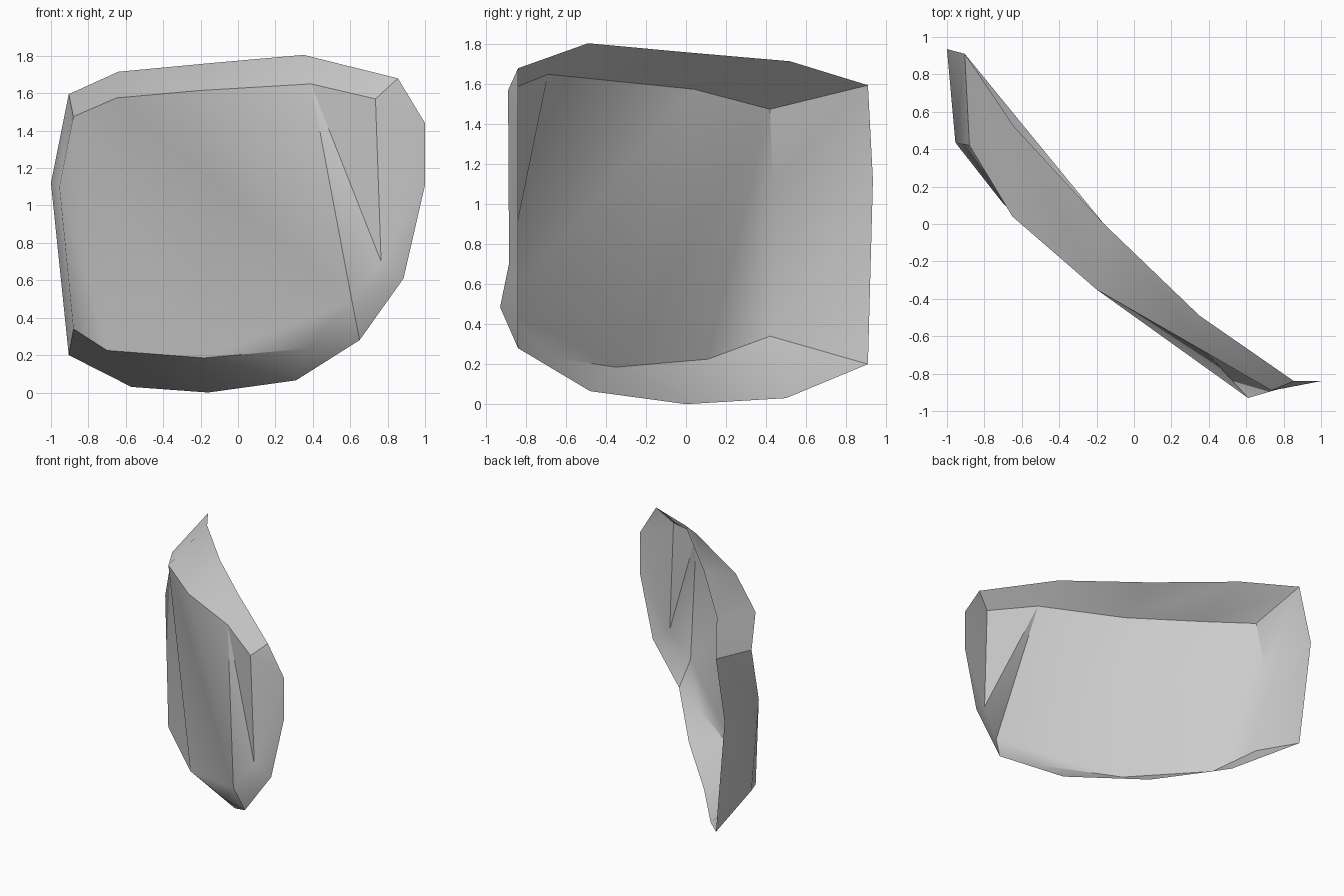
import bpy
import bmesh
from math import radians

default_cube = bpy.data.objects.get("Cube")
if default_cube:
    bpy.data.objects.remove(default_cube, do_unlink=True)


def make_material(name, color):
    material = bpy.data.materials.new(name)
    material.use_nodes = True
    material.diffuse_color = color
    shader = next(node for node in material.node_tree.nodes
                  if node.type == "BSDF_PRINCIPLED")
    shader.inputs["Base Color"].default_value = color
    return material


mesh = bmesh.new()


def profile(*points):
    """Add a run of corner points and return their vertices."""
    return [mesh.verts.new(point) for point in points]


def bridge(first, second):
    """Wall of quads between two runs of equal length."""
    for i in range(len(first) - 1):
        mesh.faces.new((first[i], first[i + 1], second[i + 1], second[i]))


def fan(centre, run):
    """Triangles from one corner to each step of a run."""
    for near, far in zip(run, run[1:]):
        mesh.faces.new((centre, near, far))


# Upper edge: open outer rim and the front panel's top fold, right to left
crown_rim = profile((-.905, .91, 1.595), (-.64, .52, 1.715), (-.16, 0, 1.76),
                    (.35, -.49, 1.805), (.855, -.84, 1.68))
crown_fold = profile((-.88, .42, 1.475), (-.65, .04, 1.575), (-.2, -.35, 1.615),
                     (.39, -.69, 1.65), (.735, -.89, 1.57))

# Lower edge: open outer rim and the front panel's bottom fold
foot_rim = profile((-.905, .91, .2), (-.57, .5, .03), (-.16, 0, 0),
                   (.31, -.48, .065))
foot_fold = profile((-.88, .42, .34), (-.7, .11, .225), (-.18, -.35, .185),
                    (.37, -.69, .235))

# Right side bulge, lower front point, crease tip and the left wing's free edge
side_rim, side_fold = profile((-1, .935, 1.12), (-.955, .435, 1.1))
front_point, crease_tip = profile((.61, -.93, .485), (.765, -.885, .7))
wing_edge = profile((1, -.84, 1.44), (1, -.84, 1.11), (.885, -.84, .61),
                    (.65, -.84, .28))
wing_foot = wing_edge[-1]

# Folded walls around the shell
bridge(crown_rim, crown_fold)
bridge(foot_fold, foot_rim)
bridge([crown_rim[0], side_rim, foot_rim[0]],
       [crown_fold[0], side_fold, foot_fold[0]])
fan(wing_foot, [foot_rim[-1], foot_fold[-1], front_point])

# Broad front panel: recessed right part, then the bulging middle
fan(crown_fold[0], [side_fold, foot_fold[1], foot_fold[2], crown_fold[1]])
fan(crown_fold[1], [foot_fold[2], front_point, crown_fold[2]])
fan(front_point, crown_fold[2:4])
fan(front_point, foot_fold[2:])
fan(side_fold, foot_fold[:2])

# Tapered crease and wing on the left
fan(crease_tip, [front_point, crown_fold[3], crown_fold[4]])
fan(crown_fold[4], [crown_rim[4], wing_edge[0], crease_tip])
fan(crease_tip, wing_edge[:3] + [front_point])
fan(front_point, wing_edge[2:])

bmesh.ops.recalc_face_normals(mesh, faces=mesh.faces[:])
# Keep the outside of the shell facing forward
front_sum = sum(face.normal.y * face.calc_area() for face in mesh.faces)
if front_sum > 0:
    bmesh.ops.reverse_faces(mesh, faces=mesh.faces[:])

data = bpy.data.meshes.new("curved_shell_plate")
mesh.to_mesh(data)
mesh.free()
data.materials.append(make_material("plain grey", (.6, .6, .6, 1)))

plate = bpy.data.objects.new("curved_shell_plate", data)
bpy.context.collection.objects.link(plate)
bpy.ops.object.select_all(action="DESELECT")
plate.select_set(True)
bpy.context.view_layer.objects.active = plate
bpy.ops.object.shade_smooth_by_angle(angle=radians(30))
